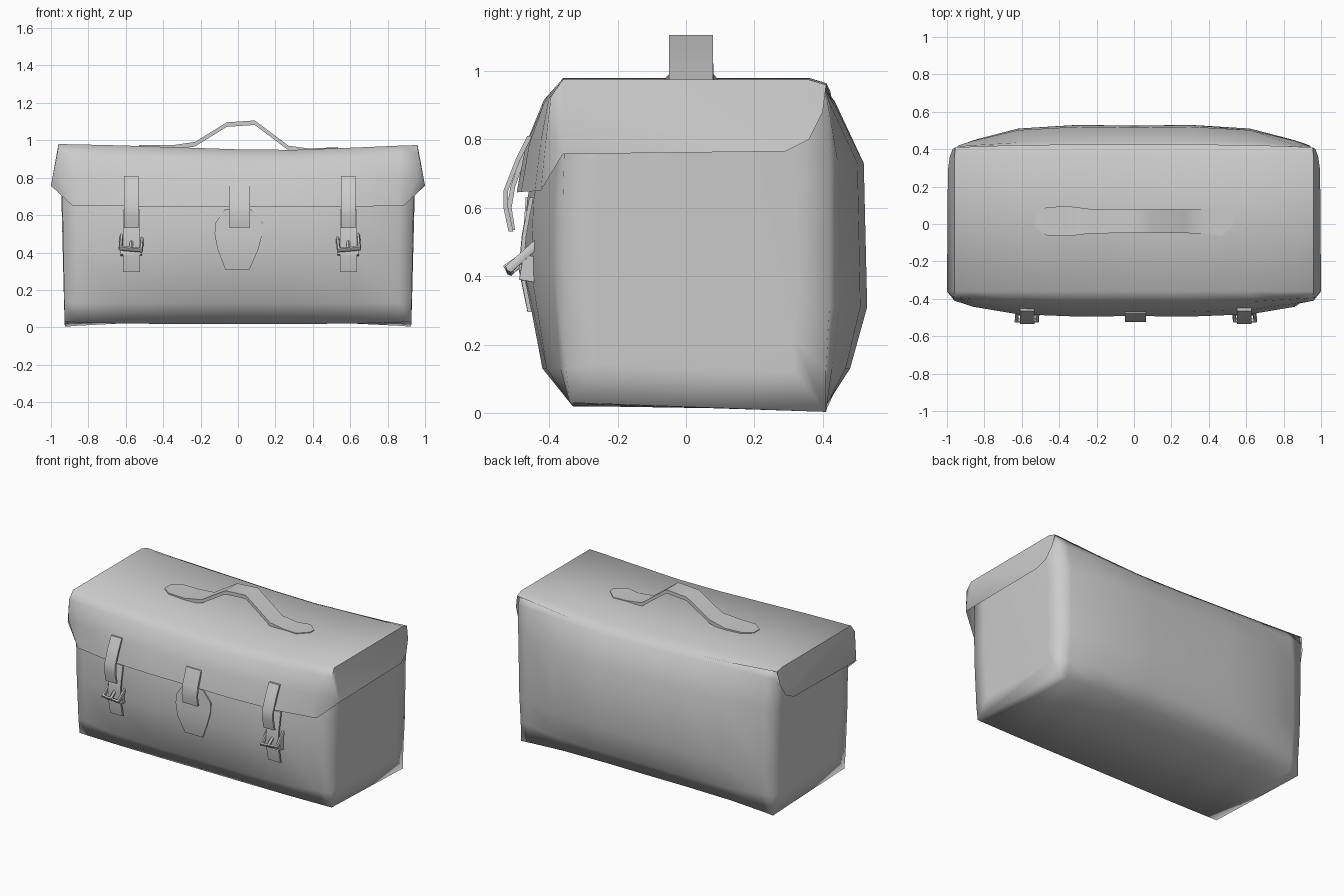
import bpy, bmesh, math
from mathutils import Matrix

if "Cube" in bpy.data.objects:
    bpy.data.objects.remove(bpy.data.objects["Cube"])


def finish(ob, angle=50):
    bpy.ops.object.select_all(action='DESELECT')
    ob.select_set(True)
    bpy.context.view_layer.objects.active = ob
    bpy.ops.object.shade_smooth_by_angle(angle=math.radians(angle))
    return ob


def mesh_object(name, verts, faces, angle=50):
    me = bpy.data.meshes.new(name)
    me.from_pydata(verts, [], faces)
    bm = bmesh.new()
    bm.from_mesh(me)
    bmesh.ops.remove_doubles(bm, verts=bm.verts, dist=0.0001)
    bmesh.ops.recalc_face_normals(bm, faces=bm.faces)
    bm.to_mesh(me)
    bm.free()
    ob = bpy.data.objects.new(name, me)
    bpy.context.collection.objects.link(ob)
    return finish(ob, angle)


def loft(name, rings, angle=50):
    """Join closed rings of equal length and cap both ends."""
    n = len(rings[0])
    verts = [v for r in rings for v in r]
    faces = [(i * n + j, i * n + (j + 1) % n, (i + 1) * n + (j + 1) % n, (i + 1) * n + j)
             for i in range(len(rings) - 1) for j in range(n)]
    faces += [tuple(range(n)), tuple(range((len(rings) - 1) * n, len(rings) * n))]
    return mesh_object(name, verts, faces, angle)


def lerp(a, b, f):
    return tuple(p + (q - p) * f for p, q in zip(a, b))


def interp(table, t):
    for (a, fa), (b, fb) in zip(table, table[1:]):
        if a <= t <= b:
            return fa + (fb - fa) * (t - a) / (b - a)
    return table[-1][1] if t > table[-1][0] else table[0][1]


# How swollen the leather is, and how far the top sags, along x
def bulge(x):
    return interp([(0, 0.96), (0.3, 1), (0.62, 0.82), (0.86, 0.25), (0.94, 0)], abs(x))


def sag(x):
    return interp([(-0.95, 0), (-0.6, -0.008), (-0.2, -0.022), (0.2, -0.035),
                   (0.6, -0.02), (0.95, -0.005)], x)


STATIONS = [-0.94, -0.86, -0.62, -0.3, 0, 0.3, 0.62, 0.86, 0.94]

# Bag body: end and middle cross-sections in (y, z)
END = [(-0.34, 0.03), (0.41, 0.003), (0.41, 0.13), (0.42, 0.31), (0.42, 0.73), (0.415, 0.91),
       (0.40, 0.965), (-0.35, 0.965), (-0.355, 0.80), (-0.36, 0.62), (-0.36, 0.42), (-0.35, 0.13)]
MID = [(-0.33, 0.018), (0.41, 0.025), (0.48, 0.13), (0.53, 0.31), (0.52, 0.73), (0.44, 0.92),
       (0.40, 0.965), (-0.35, 0.965), (-0.43, 0.80), (-0.465, 0.62), (-0.475, 0.42), (-0.42, 0.13)]
rings = []
for x in STATIONS:
    ring = []
    for e, m in zip(END, MID):
        y, z = lerp(e, m, bulge(x))
        px = x * (0.985 + 0.02 * z) if abs(x) > 0.9 else x
        ring.append((px, y, z + (sag(x) if z > 0.9 else 0)))
    rings.append(ring)


# Softly padded end panels
def end_panel(ring, s):
    return [(px + s * 0.004, 0.03 + (y - 0.03) * 0.75, 0.48 + (z - 0.48) * 0.75)
            for px, y, z in ring]


rings = [end_panel(rings[0], -1)] + rings + [end_panel(rings[-1], 1)]
loft("bag_body", rings, 100)


def front_y(x, z):
    def side(prof):
        return interp(sorted((p[1], p[0]) for p in prof[7:]), z)
    return side(END) + (side(MID) - side(END)) * bulge(x)


# Lid flap: top sheet folding down over the front, with short side wings
F_END = [(0.41, 0.965), (0.36, 0.98), (-0.36, 0.98), (-0.395, 0.93), (-0.41, 0.80), (-0.425, 0.65)]
F_MID = [(0.425, 0.945), (0.37, 0.98), (-0.36, 0.98), (-0.42, 0.92), (-0.47, 0.79), (-0.495, 0.648)]
verts, faces = [], []
n = len(F_END)
for x in STATIONS:
    for k, (e, m) in enumerate(zip(F_END, F_MID)):
        y, z = lerp(e, m, bulge(x))
        px = x
        if abs(x) > 0.9:
            px = math.copysign((0.955, 0.96, 0.96, 0.965, 0.96, 0.885)[k], x)
        verts.append((px, y, z + sag(x) * (1, 1, 1, 0.8, 0.4, 0.1)[k]))
for i in range(len(STATIONS) - 1):
    for j in range(n - 1):
        a = i * n + j
        faces.append((a, a + 1, a + n + 1, a + n))
for s, base in ((-1, 0), (1, (len(STATIONS) - 1) * n)):
    k = len(verts)
    verts += [(s * 0.97, 0.40, 0.88), (s * 0.985, 0.36, 0.80), (s * 0.995, 0.29, 0.765),
              (s * 1.0, -0.36, 0.757)]
    faces += [(base, base + 1, k + 1, k), (base + 1, base + 2, k + 3, k + 2, k + 1),
              (base + 2, base + 3, k + 3), (base + 3, base + 4, k + 3), (base + 4, base + 5, k + 3)]
mesh_object("lid_flap", verts, faces, 55)


# Flat straps follow a (y, z) path at a given x
def strap(name, x, width, path, thick=0.012):
    w = width / 2
    rings = [[(x - w, y, z), (x + w, y, z), (x + w, y - thick, z), (x - w, y - thick, z)]
             for y, z in path]
    return loft(name, rings, 40)


for label, x, tilt in (("left", -0.57, 5), ("right", 0.59, -5)):
    strap(label + "_upper_strap", x, 0.078,
          [(-0.45, 0.81), (-0.485, 0.74), (-0.52, 0.65), (-0.52, 0.60), (-0.505, 0.53)], 0.014)
    strap(label + "_lower_strap", x, 0.09,
          [(front_y(x, z) - d, z) for z, d in ((0.63, 0.0), (0.52, 0.015), (0.42, 0.02), (0.295, 0.015))])
    # Tilted square buckle with prong and keeper
    bpy.ops.mesh.primitive_torus_add(major_segments=4, minor_segments=6,
                                     major_radius=0.078, minor_radius=0.014)
    ob = bpy.context.object
    ob.name = label + "_buckle_frame"
    ob.data.transform(Matrix.Rotation(math.radians(45), 4, 'Z'))
    ob.rotation_euler = (math.radians(42), math.radians(tilt), 0)
    ob.location = (x, -0.475, 0.455)
    finish(ob, 50)
    bpy.ops.mesh.primitive_cylinder_add(vertices=6, radius=0.011, depth=0.12,
                                        location=(x, -0.48, 0.455),
                                        rotation=(math.radians(-55), 0, 0))
    bpy.context.object.name = label + "_buckle_prong"
    finish(bpy.context.object)
    bpy.ops.mesh.primitive_cube_add(size=1, location=(x, -0.445, 0.42))
    ob = bpy.context.object
    ob.name = label + "_strap_keeper"
    ob.scale = (0.115, 0.075, 0.075)
    ob.rotation_euler.x = math.radians(-10)
    mod = ob.modifiers.new("Bevel", 'BEVEL')
    mod.width = 0.012
    mod.segments = 2
    finish(ob)

# Centre tab hanging from the lid over a shield-shaped patch
strap("centre_tab", 0.008, 0.11,
      [(-0.465, 0.76), (-0.50, 0.66), (-0.51, 0.60), (-0.50, 0.535)], 0.014)
rows = [(0.31, -0.068, 0.062), (0.42, -0.11, 0.11), (0.50, -0.125, 0.13),
        (0.56, -0.12, 0.13), (0.63, -0.07, 0.07)]
loft("centre_patch", [[(a, front_y(0, z), z), (b, front_y(0, z), z),
                       (b, front_y(0, z) - 0.01, z), (a, front_y(0, z) - 0.01, z)]
                      for z, a, b in rows], 40)

# Carry handle: strap arched above the lid with pointed sewn ends (x, z, half width)
handle = [(-0.53, 0.968, 0.03), (-0.47, 0.97, 0.075), (-0.35, 0.968, 0.08), (-0.23, 0.985, 0.065),
          (-0.06, 1.09, 0.064), (0.09, 1.10, 0.064), (0.27, 0.965, 0.064),
          (0.38, 0.95, 0.066), (0.47, 0.954, 0.078), (0.535, 0.957, 0.02)]
loft("carry_handle", [[(x, 0.015 - w, z - 0.018), (x, 0.015 + w, z - 0.018),
                       (x, 0.015 + w, z + 0.006), (x, 0.015 - w, z + 0.006)]
                      for x, z, w in handle], 45)
